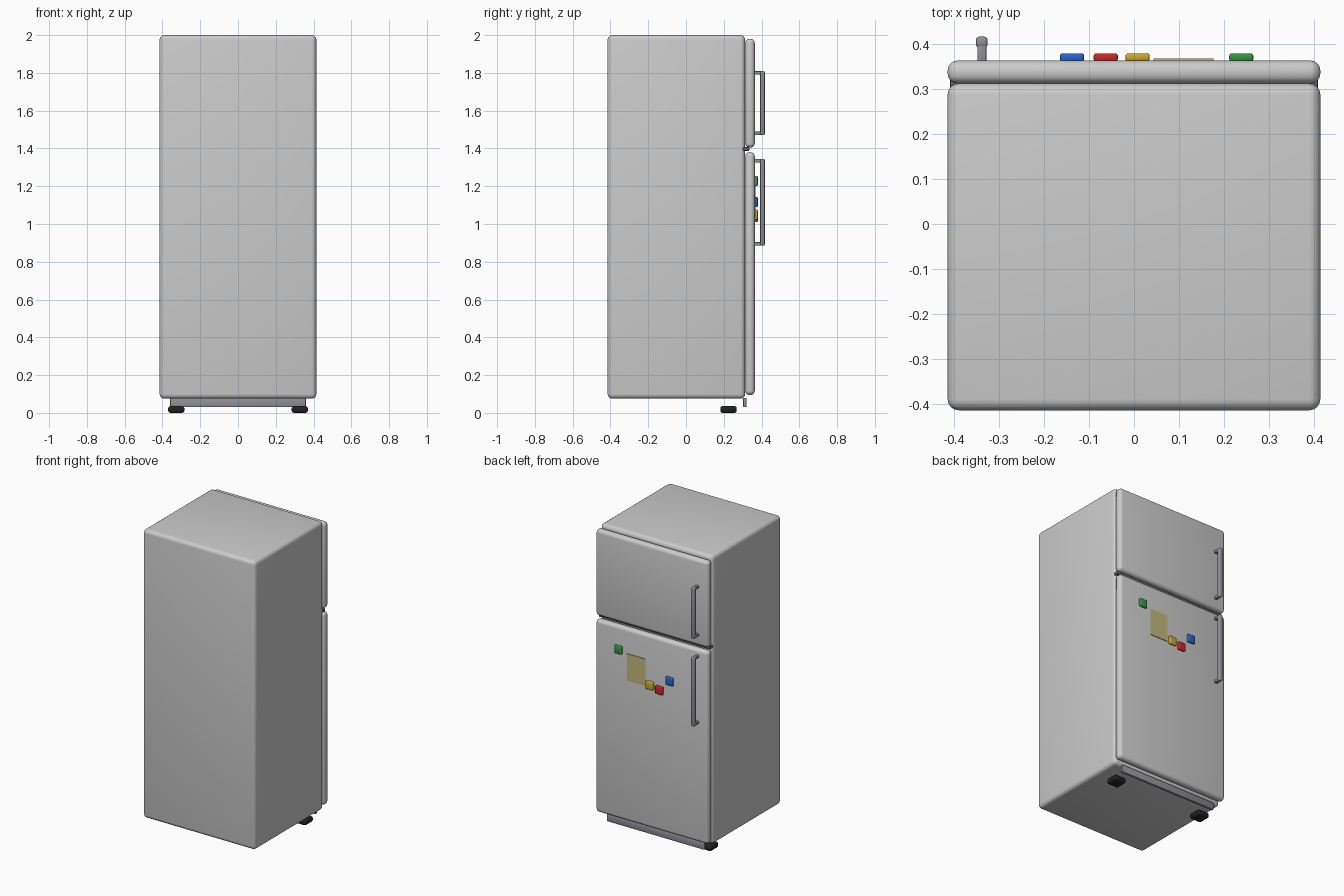
import bpy, math

if "Cube" in bpy.data.objects:
    bpy.data.objects.remove(bpy.data.objects["Cube"])


def material(name, rgb):
    m = bpy.data.materials.new(name)
    m.diffuse_color = (*rgb, 1)
    m.use_nodes = True
    m.node_tree.nodes["Principled BSDF"].inputs["Base Color"].default_value = m.diffuse_color
    return m


BLACK = material("rubber_black", (0.015, 0.015, 0.015))
METAL = material("metal_grey", (0.28, 0.28, 0.31))
DARK = material("dark_grey", (0.12, 0.12, 0.13))


def box(name, x, y, z, bevel=0.0, segments=4, mat=None):
    """Rounded box from (min, max) pairs along each axis."""
    lo, hi = zip(x, y, z)
    bpy.ops.mesh.primitive_cube_add(size=1, location=[(a + b) / 2 for a, b in zip(lo, hi)])
    o = bpy.context.object
    o.name = name
    o.scale = [b - a for a, b in zip(lo, hi)]
    bpy.ops.object.transform_apply(location=False, rotation=False, scale=True)
    if bevel:
        mod = o.modifiers.new("bevel", 'BEVEL')
        mod.width = bevel
        mod.segments = segments
        bpy.ops.object.modifier_apply(modifier="bevel")
        bpy.ops.object.shade_smooth_by_angle(angle=math.radians(40))
    if mat:
        o.data.materials.append(mat)
    return o


# Cabinet and doors
W = (-0.415, 0.415)
box("cabinet", W, (-0.415, 0.313), (0.075, 2.0), 0.025)
box("freezer_door", W, (0.313, 0.364), (1.405, 1.98), 0.022)
box("fridge_door", W, (0.313, 0.364), (0.095, 1.38), 0.022)

# Strip between the doors, kick plate and front feet
box("door_divider", (-0.41, 0.41), (0.30, 0.335), (1.387, 1.407), 0.004, 2, DARK)
box("kick_plate", (-0.36, 0.36), (0.303, 0.321), (0.03, 0.08), 0.005, 2, METAL)
for side, sx in (("left", -1), ("right", 1)):
    cx = sx * 0.327
    box(side + "_foot", (cx - 0.043, cx + 0.043), (0.182, 0.268), (0.0, 0.036), 0.012, 3, BLACK)


# Handles: a vertical grip on two short posts
def handle(name, z0, z1):
    hx = -0.339
    box(name + "_grip", (hx - 0.013, hx + 0.013), (0.393, 0.417), (z0, z1), 0.007, 3, METAL)
    for end, zc in (("lower", z0 + 0.01), ("upper", z1 - 0.01)):
        box(f"{name}_{end}_post", (hx - 0.01, hx + 0.01), (0.355, 0.408),
            (zc - 0.009, zc + 0.009), 0.003, 2, METAL)


handle("freezer_handle", 1.47, 1.81)
handle("fridge_handle", 0.885, 1.345)

# Paper note and magnets on the lower door
box("paper_note", (0.043, 0.177), (0.362, 0.368), (1.035, 1.215),
    mat=material("paper", (0.55, 0.48, 0.2)))
for colour, rgb, mx, mz in (
        ("blue", (0.02, 0.13, 0.6), -0.138, 1.117),
        ("red", (0.6, 0.02, 0.02), -0.063, 1.037),
        ("yellow", (0.6, 0.4, 0.02), 0.008, 1.05),
        ("green", (0.04, 0.3, 0.05), 0.239, 1.227)):
    box(colour + "_magnet", (mx - 0.027, mx + 0.027), (0.362, 0.38),
        (mz - 0.027, mz + 0.027), 0.006, 3, material(colour, rgb))
